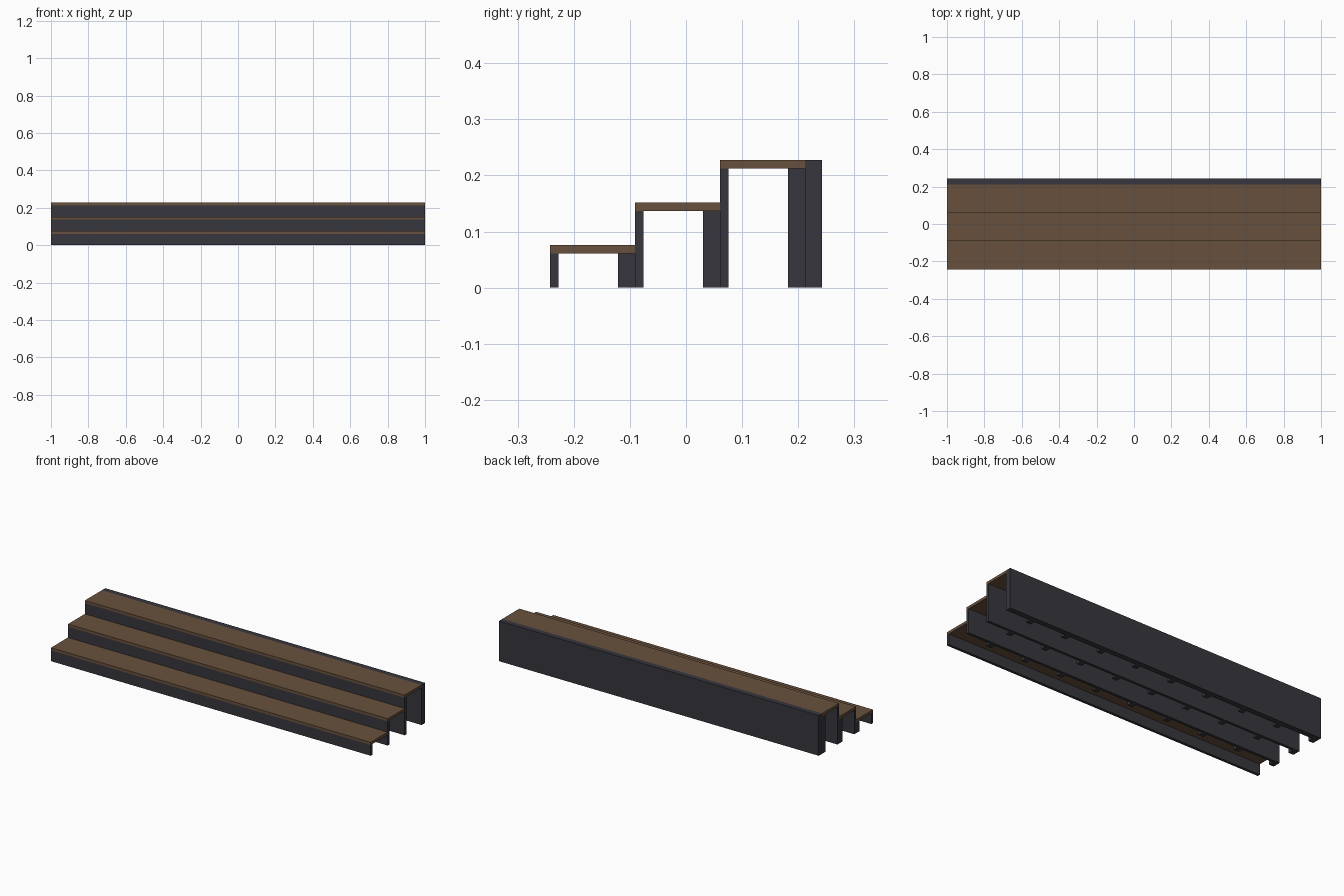
import bpy
import bmesh
from mathutils import Matrix, Vector

cube = bpy.data.objects.get("Cube")
if cube:
    bpy.data.objects.remove(cube, do_unlink=True)

U = 2 / 132                 # board thickness
LENGTH, DEPTH = 132, 32     # overall size in board thicknesses
RUN, RISE, STEPS = 10, 5, 3
POST, SPACING, POSTS = 2, 15, 9


def material(name, rgb):
    m = bpy.data.materials.new(name)
    m.use_nodes = True
    m.diffuse_color = (*rgb, 1)
    bsdf = next(n for n in m.node_tree.nodes if n.type == 'BSDF_PRINCIPLED')
    bsdf.inputs["Base Color"].default_value = (*rgb, 1)
    return m


wood = material("brown wood", (0.140, 0.081, 0.046))
dark = material("charcoal", (0.038, 0.037, 0.048))


def box(name, lo, hi, mat):
    """Box between two corners in board units, measured from the front left floor corner."""
    origin = Vector((LENGTH / 2, DEPTH / 2, 0))
    a, b = (Vector(lo) - origin) * U, (Vector(hi) - origin) * U
    bm = bmesh.new()
    bmesh.ops.create_cube(bm, size=1, matrix=Matrix.Translation((a + b) / 2) @ Matrix.Diagonal((*(b - a), 1)))
    mesh = bpy.data.meshes.new(name)
    bm.to_mesh(mesh)
    bm.free()
    mesh.materials.append(mat)
    obj = bpy.data.objects.new(name, mesh)
    bpy.context.collection.objects.link(obj)
    return obj


for i in range(STEPS):
    y, top = i * RUN, (i + 1) * RISE
    n = i + 1
    # Tread resting on its front riser
    box(f"tread_{n}", (0, y, top - 1), (LENGTH, y + RUN, top), wood)
    box(f"riser_{n}", (0, y, 0), (LENGTH, y + 1, top - 1), dark)
    # Row of support posts under the rear edge
    post = box(f"rear_posts_{n}", (0, y + RUN - POST, 0), (POST, y + RUN, top - 1), dark)
    row = post.modifiers.new("post_row", 'ARRAY')
    row.count = POSTS
    row.use_relative_offset = False
    row.use_constant_offset = True
    row.constant_offset_displace = (SPACING * U, 0, 0)

# Thick board closing the back
box("back_board", (0, STEPS * RUN, 0), (LENGTH, DEPTH, STEPS * RISE), dark)
